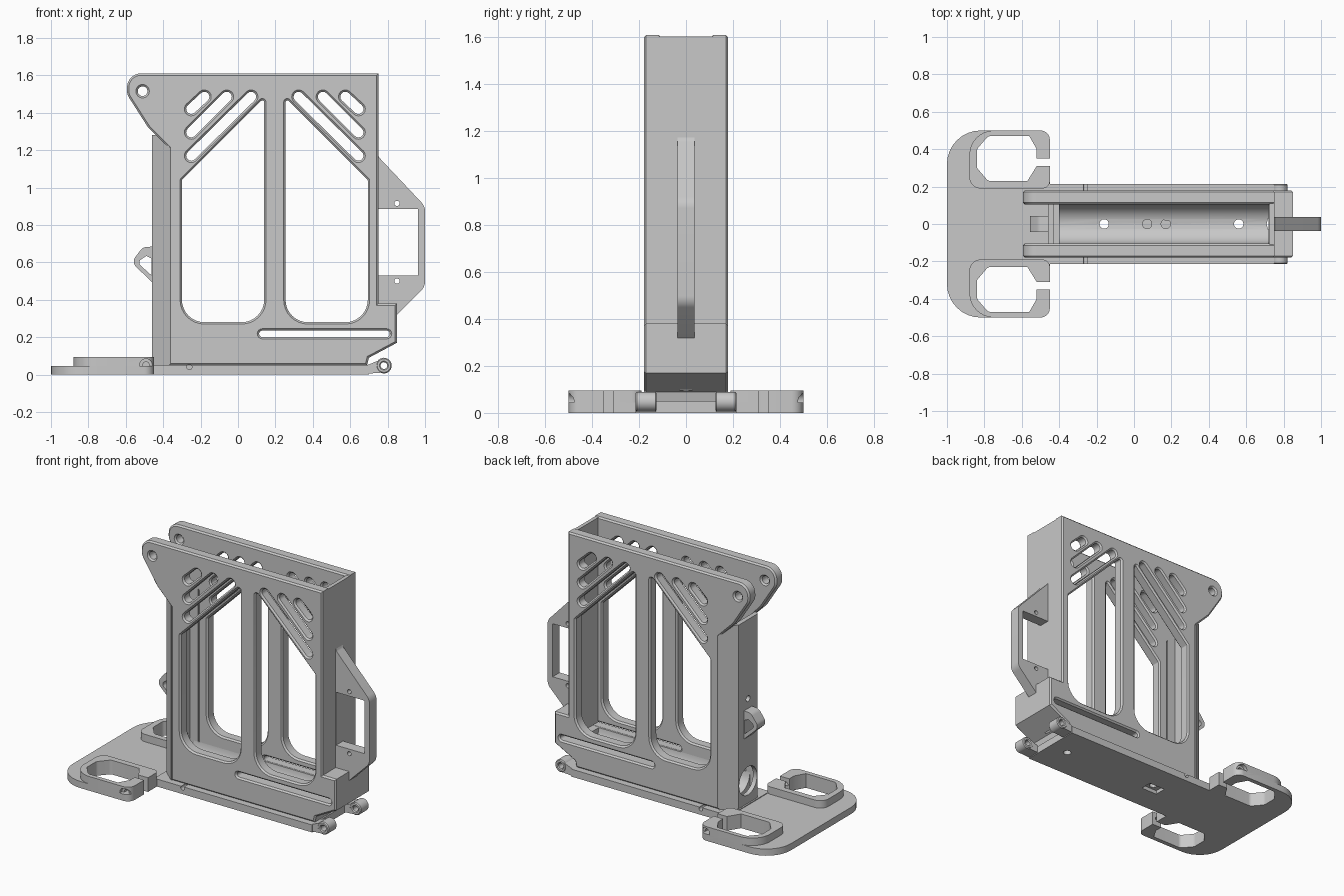
import bpy, bmesh, math
from mathutils import Vector, Matrix

if "Cube" in bpy.data.objects:
    bpy.data.objects.remove(bpy.data.objects["Cube"])

grey = bpy.data.materials.new("plain grey")
grey.use_nodes = True
GREY = (0.58, 0.58, 0.58, 1)
grey.diffuse_color = GREY
grey.node_tree.nodes["Principled BSDF"].inputs["Base Color"].default_value = GREY


def rounded(points, steps=8):
    """Polygon whose points may carry a third value, the corner radius."""
    out = []
    for i, p in enumerate(points):
        c = Vector(p[:2])
        if len(p) < 3:
            out.append(c)
            continue
        a = (Vector(points[i - 1][:2]) - c).normalized()
        b = (Vector(points[(i + 1) % len(points)][:2]) - c).normalized()
        half = a.angle(b) / 2
        to_centre = (a + b).normalized() * (p[2] / math.sin(half))
        start = a * (p[2] / math.tan(half)) - to_centre
        sweep = math.pi - 2 * half
        if a.x * b.y - a.y * b.x > 0:
            sweep = -sweep
        for k in range(steps + 1):
            out.append(c + to_centre + Matrix.Rotation(sweep * k / steps, 2) @ start)
    return out


def circle(u, v, r, n=24):
    return [Vector((u + r * math.cos(t * math.tau / n), v + r * math.sin(t * math.tau / n)))
            for t in range(n)]


def slot(a, b, r, n=8):
    """Round-ended slot between two points."""
    a, b = Vector(a), Vector(b)
    d = (b - a).normalized() * r
    turn = lambda k: Matrix.Rotation(math.pi * (k / n - 0.5), 2)
    return ([b + turn(k) @ d for k in range(n + 1)] +
            [a - turn(k) @ d for k in range(n + 1)])


def plate(name, loops, axis, lo, hi, bevel=0.0):
    """Extrude an outline with holes along an axis, optionally chamfered."""
    cu = bpy.data.curves.new(name, 'CURVE')
    cu.dimensions, cu.fill_mode = '2D', 'BOTH'
    cu.extrude = (hi - lo) / 2 - bevel
    cu.bevel_depth, cu.offset, cu.bevel_resolution = bevel, -bevel, 0
    for loop in loops:
        sp = cu.splines.new('POLY')
        sp.points.add(len(loop) - 1)
        for q, p in zip(sp.points, loop):
            q.co = (p[0], p[1], 0, 1)
        sp.use_cyclic_u = True
    tmp = bpy.data.objects.new(name, cu)
    bpy.context.collection.objects.link(tmp)
    dg = bpy.context.evaluated_depsgraph_get()
    me = bpy.data.meshes.new_from_object(tmp.evaluated_get(dg))
    bpy.data.objects.remove(tmp)
    bm = bmesh.new()
    bm.from_mesh(me)
    mid = (lo + hi) / 2
    for v in bm.verts:
        u, w, d = v.co.x, v.co.y, v.co.z + mid
        v.co = {'x': (d, u, w), 'y': (u, d, w), 'z': (u, w, d)}[axis]
    bmesh.ops.remove_doubles(bm, verts=bm.verts, dist=1e-5)
    bmesh.ops.recalc_face_normals(bm, faces=bm.faces)
    bm.to_mesh(me)
    bm.free()
    me.materials.clear()
    me.materials.append(grey)
    ob = bpy.data.objects.new(name, me)
    bpy.context.collection.objects.link(ob)
    return ob


def cut(ob, cutters):
    """Subtract the cutters, then remove them."""
    for c in cutters:
        m = ob.modifiers.new("cut", 'BOOLEAN')
        m.operation, m.object, m.solver = 'DIFFERENCE', c, 'EXACT'
    dg = bpy.context.evaluated_depsgraph_get()
    me = bpy.data.meshes.new_from_object(ob.evaluated_get(dg))
    ob.modifiers.clear()
    ob.data = me
    for c in cutters:
        bpy.data.objects.remove(c)


def drill(axis, u, v, r, lo, hi):
    return plate("drill", [circle(u, v, r)], axis, lo, hi)


def flip(points):
    """Mirror an outline across its second coordinate."""
    return [(p[0], -p[1], *p[2:]) for p in reversed(points)]


# Side panels: outline, windows and slanted vents
outline = rounded([(-.37, .05), (-.37, 1.21), (-.48, 1.32, .15), (-.595, 1.50, .08),
                   (-.59, 1.61, .075), (.75, 1.61), (.75, .38), (.85, .38),
                   (.85, .17), (.70, .09), (.69, .05)])
MID = .197
window = [(-.30, .28, .12), (.14, .28, .12), (.14, 1.48, .01), (-.30, 1.04, .01)]
vents = [((-.25, 1.42), (-.18, 1.485)), ((-.25, 1.295), (-.06, 1.485)),
         ((-.25, 1.17), (.07, 1.485))]
mirror_x = lambda p: (2 * MID - p[0], *p[1:])
holes = [rounded(window), rounded([mirror_x(p) for p in window])]
for a, b in vents:
    holes += [slot(a, b, .027), slot(mirror_x(a), mirror_x(b), .027)]
holes += [slot((.13, .218), (.795, .218), .017), circle(-.51, 1.515, .026)]
for name, lo in (("front_panel", -.18), ("back_panel", .105)):
    plate(name, [outline] + holes, 'y', lo, lo + .075, .01)

# Core: floor block, thin end wall and stepped foot, with a round trough
core = plate("core", [rounded([
    (-.40, .05), (-.40, .2), (.81, .2), (.81, .235), (.725, .235), (.725, 1.605),
    (.75, 1.605), (.75, .38), (.85, .38), (.85, .17), (.70, .09), (.69, .05)])],
    'y', -.118, .118)
cut(core, [drill('x', 0, .2, .105, -.5, .72)] +
    [drill('z', x, 0, .025, z, .3) for x, z in ((-.16, 0), (.56, 0), (.07, .06), (.17, .06))])

# Chamfered end column
half = [(-.37, .105), (-.37, .18), (-.46, .1)]
column = plate("end_column", [half + flip(half) + [(-.43, -.105), (-.43, .105)]],
               'z', .045, 1.28)
cut(column, [drill('x', 0, .2, .095, -.6, -.3), drill('x', 0, .75, .02, -.6, -.3)])

# Cable hook on the column
plate("hook", [rounded([(-.45, .685), (-.51, .68, .04), (-.57, .60, .04), (-.455, .49), (-.45, .49)]),
               rounded([(-.462, .62), (-.49, .635, .01), (-.54, .60, .02), (-.462, .53)])],
      'y', -.042, .042)

# Handle on the opposite end
plate("handle", [rounded([(.74, 1.20), (.755, 1.16, .03), (1.0, .90, .07), (1.0, .47, .07),
                          (.85, .32), (.74, .32)]),
                 rounded([(.752, .53), (.962, .53), (.962, .885), (.752, .885)]),
                 circle(.85, .915, .014), circle(.85, .50, .014)], 'y', -.037, .037)

# Base plate with screw holes and a recess beneath
base = plate("base_plate", [rounded([(-.47, -.215), (.70, -.215), (.70, .215), (-.47, .215)])],
             'z', 0, .05)
cut(base, [drill('z', x, 0, .025, -.1, .1) for x in (-.16, .56)] +
    [drill('y', -.26, .04, .014, s * .2 - .05, s * .2 + .05) for s in (-1, 1)] +
    [plate("recess", [rounded([(-.22, -.04), (-.1, -.04), (-.1, .04), (-.22, .04)])],
           'z', -.05, .025)])

# Hinge knuckles with arms
for name, lo in (("front_knuckle", -.215), ("back_knuckle", .125)):
    plate(name, [circle(.78, .048, .042), circle(.78, .048, .018)], 'y', lo, lo + .09, .006)
    plate(name + "_arm", [rounded([(.69, .005), (.765, .01), (.75, .075), (.69, .05)])],
          'y', lo + .002, lo + .088)

# Tray: flat plate and two raised open holders
opening = [(-.45, .35), (-.52, .35), (-.52, .40), (-.56, .47), (-.78, .47, .03), (-.84, .40, .03),
           (-.84, .30, .03), (-.78, .23, .03), (-.57, .23), (-.52, .31), (-.45, .31)]
side = [(-1, .5, .18), (-.45, .5, .05)] + opening + [(-.45, .19)]
plate("tray", [rounded(side + flip(side))], 'z', 0, .045)
holder = [(-.45, .19, .04), (-.88, .19, .06), (-.88, .5, .13), (-.45, .5, .05)] + opening
for name, pts, s in (("back_holder", holder, 1), ("front_holder", flip(holder), -1)):
    ob = plate(name, [rounded(pts)], 'z', 0, .095)
    span = lambda a, b: sorted((s * a, s * b))
    cut(ob, [drill('y', -.492, .05, .034, *span(.475, .55)),
             drill('y', -.492, .05, .018, *span(.33, .48))])

# Smooth the curved walls, keep edges sharp
bpy.ops.object.select_all(action='DESELECT')
for ob in bpy.context.scene.objects:
    if ob.type == 'MESH' and grey.name in ob.data.materials:
        ob.select_set(True)
        bpy.context.view_layer.objects.active = ob
bpy.ops.object.shade_smooth_by_angle(angle=math.radians(30))
